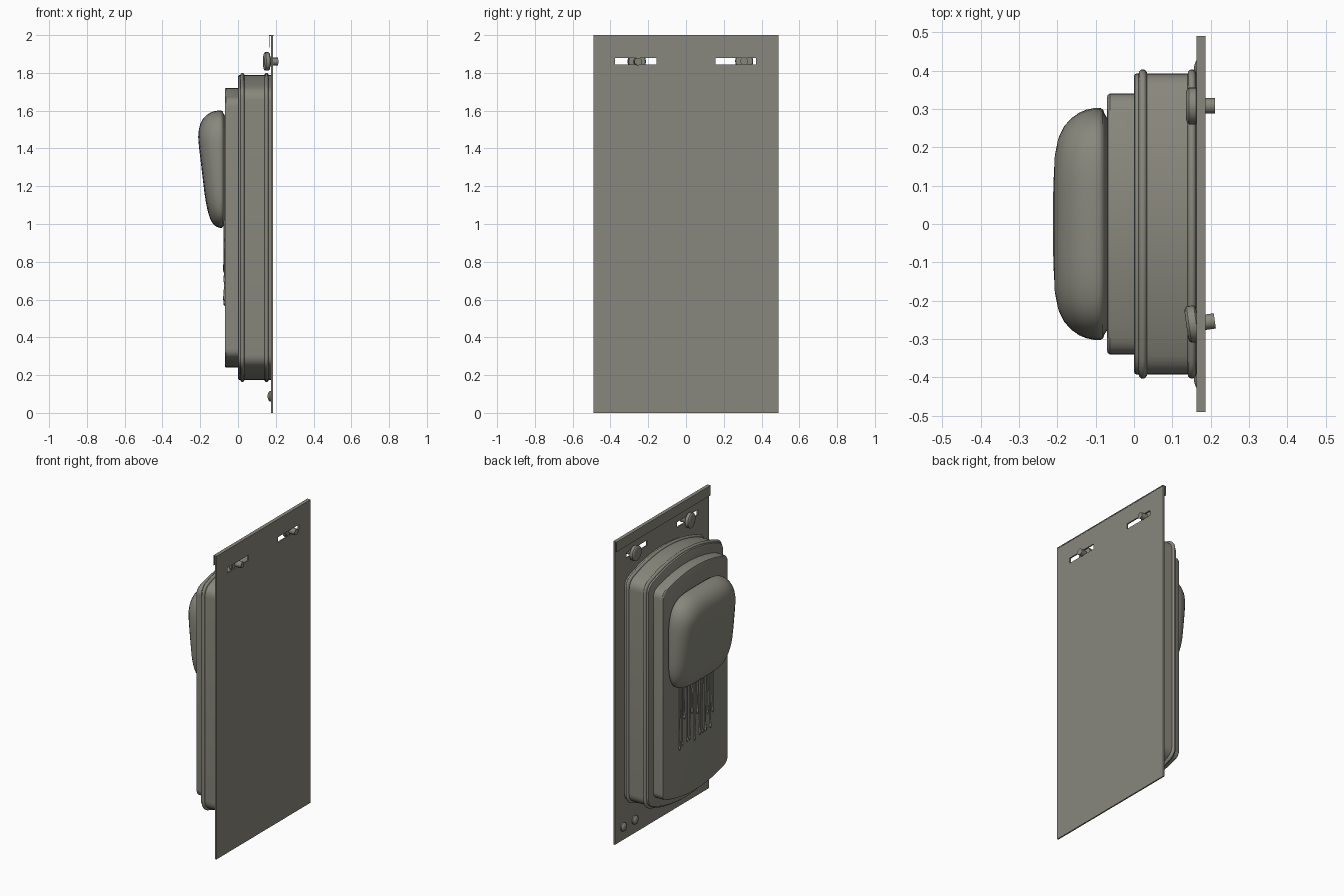
import bpy, bmesh, math, random
from mathutils import Vector, Matrix

if "Cube" in bpy.data.objects:
    bpy.data.objects.remove(bpy.data.objects["Cube"])

random.seed(4)
mat = bpy.data.materials.new("olive_grey")
mat.diffuse_color = (0.25, 0.245, 0.205, 1)
mat.use_nodes = True
mat.node_tree.nodes["Principled BSDF"].inputs["Base Color"].default_value = mat.diffuse_color


def finish(name, bm, angle=35):
    bmesh.ops.recalc_face_normals(bm, faces=bm.faces)
    me = bpy.data.meshes.new(name)
    bm.to_mesh(me)
    bm.free()
    ob = bpy.data.objects.new(name, me)
    bpy.context.collection.objects.link(ob)
    me.materials.append(mat)
    bpy.ops.object.select_all(action='DESELECT')
    ob.select_set(True)
    bpy.context.view_layer.objects.active = ob
    bpy.ops.object.shade_smooth_by_angle(angle=math.radians(angle))
    return ob


def add_loft(bm, rings):
    """Skin a list of equal-length point rings and cap both ends."""
    vs = [[bm.verts.new(p) for p in r] for r in rings]
    n = len(vs[0])
    for a, b in zip(vs, vs[1:]):
        for i in range(n):
            j = (i + 1) % n
            bm.faces.new((a[i], a[j], b[j], b[i]))
    bm.faces.new(vs[0])
    bm.faces.new(vs[-1])


def add_box(bm, lo, hi):
    c = [(a + b) / 2 for a, b in zip(lo, hi)]
    s = [b - a for a, b in zip(lo, hi)]
    bmesh.ops.create_cube(bm, size=1, matrix=Matrix.Translation(c) @ Matrix.Diagonal((*s, 1)))


def arched_ring(x, w, z0, z1, sag, r):
    """Tall outline with bowed top and bottom and rounded corners."""
    def arch(y):
        return sag * (y / w) ** 2
    half = []                                   # right to left along the top
    a, c, b = Vector((w, z1 - sag - r)), Vector((w, z1 - sag)), Vector((w - r, z1 - arch(w - r)))
    corner = [(1 - t) ** 2 * a + 2 * t * (1 - t) * c + t * t * b for t in [i / 6 for i in range(7)]]
    half += [(p.x, p.y) for p in corner]
    half += [(y, z1 - arch(y)) for y in [(w - r) * (1 - i / 8) for i in range(1, 16)]]
    half += [(-p.x, p.y) for p in reversed(corner)]
    pts = half + [(-y, z0 + z1 - z) for y, z in half]
    return [(x, y, z) for y, z in pts]


def arched_block(name, profile, w, z0, z1, sag, r):
    bm = bmesh.new()
    add_loft(bm, [arched_ring(x, w + o, z0 - o, z1 + o, sag, r) for x, o in profile])
    return finish(name, bm)


def turned(name, profile, y, z, tilt=0, n=24):
    """Round part turned about the x direction from (x, radius) pairs."""
    bm = bmesh.new()
    add_loft(bm, [[(x, r * math.cos(2 * math.pi * i / n), r * math.sin(2 * math.pi * i / n))
                   for i in range(n)] for x, r in profile])
    pivot = Vector((0.18, 0, 0))
    bmesh.ops.rotate(bm, verts=bm.verts, cent=pivot, matrix=Matrix.Rotation(tilt, 3, 'Z'))
    bmesh.ops.translate(bm, verts=bm.verts, vec=(0, y, z))
    return finish(name, bm)


# back plate with two slots
ys = [-0.49, -0.375, -0.155, 0.155, 0.37, 0.49]
zs = [0, 1.845, 1.88, 1.995]
bm = bmesh.new()
grid = [[bm.verts.new((0.176, y, z)) for z in zs] for y in ys]
for i in range(5):
    for j in range(3):
        if not (j == 1 and i in (1, 3)):
            bm.faces.new((grid[i][j], grid[i + 1][j], grid[i + 1][j + 1], grid[i][j + 1]))
ext = bmesh.ops.extrude_face_region(bm, geom=bm.faces[:])
bmesh.ops.translate(bm, verts=[g for g in ext["geom"] if isinstance(g, bmesh.types.BMVert)], vec=(0.009, 0, 0))
finish("back_plate", bm)

# folded lip along the top of the plate
bm = bmesh.new()
add_box(bm, (0.163, -0.49, 1.994), (0.187, 0.49, 2.0))
add_box(bm, (0.163, -0.49, 1.935), (0.167, 0.49, 1.996))
finish("top_lip", bm)


# housing with two raised beads
def bead(x, r=0.011):
    return [(x - r * math.cos(math.pi * i / 8), r * math.sin(math.pi * i / 8)) for i in range(9)]


profile = [(0, -0.006), (0.002, -0.002), (0.006, 0)] + bead(0.023) + bead(0.151) + [(0.177, 0)]
arched_block("housing", profile, 0.392, 0.175, 1.788, 0.085, 0.05)

# raised front panel
arched_block("front_panel", [(-0.07, -0.008), (-0.068, -0.003), (-0.063, 0), (0.002, 0)],
             0.34, 0.24, 1.72, 0.06, 0.04)

# bulging cushion, deeper towards the top
bm = bmesh.new()
shape = [(0.9, -0.08), (0.95, 0), (0.985, 0.03), (1, 0.1), (1, 0.2), (0.985, 0.38), (0.96, 0.52),
         (0.92, 0.66), (0.86, 0.79), (0.78, 0.89), (0.68, 0.95), (0.55, 0.985), (0.4, 1), (0.2, 1), (0.02, 1)]


def depth(z):
    return 0.137 - 0.05 * min(1, max(0, (1.47 - z) / 0.42))


rings = []
for s, d in shape:
    ring = []
    for i in range(64):
        a = 2 * math.pi * i / 64
        c, q = math.cos(a), math.sin(a)
        y = 0.303 * s * math.copysign(abs(c) ** 0.5, c)
        z = 1.29 + 0.311 * s * math.copysign(abs(q) ** 0.5, q)
        ring.append((-0.077 - d * depth(z), y, z))
    rings.append(ring)
add_loft(bm, rings)
finish("cushion", bm, 60)

# thin drips running down the panel under the cushion
bm = bmesh.new()
for k in range(14):
    y = 0.17 - 0.027 * k + random.uniform(-0.004, 0.004)
    end = random.uniform(0.57, 0.8) if k % 3 else random.uniform(0.56, 0.62)
    rad = random.uniform(0.005, 0.008)
    steps = [(1.05, 1), (0.9, 0.9), (end + 0.08, 0.7), (end + 0.035, 0.9), (end + 0.018, 1.4),
             (end + 0.006, 1.1), (end, 0.3)]
    add_loft(bm, [[(-0.07 + 0.9 * rad * f * math.cos(2 * math.pi * i / 8),
                    y + rad * f * math.sin(2 * math.pi * i / 8), z) for i in range(8)] for z, f in steps])
finish("drips", bm, 60)

# knob screws sitting in the slots
knob = [(0.136, 0.036), (0.138, 0.043), (0.143, 0.048), (0.162, 0.048), (0.166, 0.044),
        (0.168, 0.02), (0.211, 0.02)]
turned("knob_screw_right", knob, 0.308, 1.862)
turned("knob_screw_left", knob, -0.257, 1.86, math.radians(8))

# small domed screws along the bottom edge
dome = [(0.157, 0.006), (0.159, 0.015), (0.163, 0.023), (0.169, 0.028), (0.178, 0.028)]
for side in (-1, 1):
    for k, y in enumerate((0.285, 0.405)):
        turned(f"bottom_screw_{'left' if side < 0 else 'right'}_{k + 1}", dome, side * y, 0.088)
